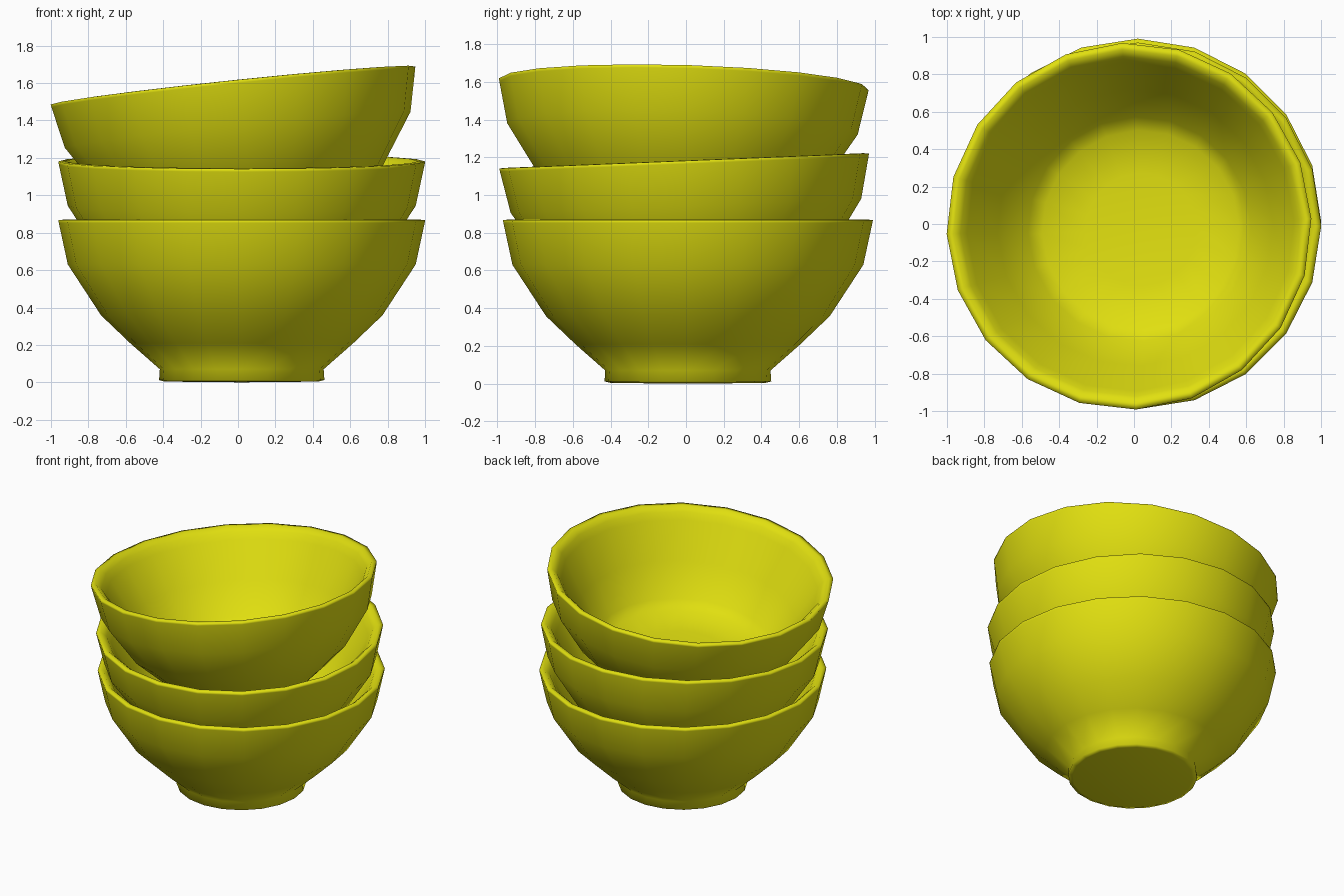
import bpy
import bmesh
import math
from mathutils import Matrix, Vector

cube = bpy.data.objects.get("Cube")
if cube:
    bpy.data.objects.remove(cube, do_unlink=True)

SIDES = 20
RIM_HEIGHT = 0.87

# Glazed ceramic colour
glaze = bpy.data.materials.new("yellow_glaze")
glaze.use_nodes = True
colour = (0.75, 0.74, 0.005, 1)
glaze.diffuse_color = colour
glaze.node_tree.nodes["Principled BSDF"].inputs["Base Color"].default_value = colour

# Bowl section (radius, height): underside, foot, outer wall, rim, inner wall, floor
PROFILE = [
    (0, 0), (0.41, 0.004), (0.442, 0.012), (0.438, 0.07),
    (0.595, 0.208), (0.752, 0.358), (0.93, 0.63), (0.978, 0.852), (0.981, 0.868),
    (0.945, 0.87), (0.91, 0.838), (0.88, 0.79),
    (0.74, 0.55), (0.6, 0.33), (0.53, 0.275), (0.3, 0.25), (0, 0.24),
]


def make_bowl(name, rim_centre, up, yaw):
    """Lathe the section, then tilt it about the centre of its rim."""
    bm = bmesh.new()
    verts = [bm.verts.new((r, 0, z - RIM_HEIGHT)) for r, z in PROFILE]
    edges = [bm.edges.new(pair) for pair in zip(verts, verts[1:])]
    bmesh.ops.spin(bm, geom=verts + edges, cent=(0, 0, 0), axis=(0, 0, 1),
                   angle=math.tau, steps=SIDES, use_duplicate=False)
    bmesh.ops.remove_doubles(bm, verts=bm.verts, dist=0.0005)
    bmesh.ops.recalc_face_normals(bm, faces=bm.faces)
    mesh = bpy.data.meshes.new(name)
    bm.to_mesh(mesh)
    bm.free()
    mesh.materials.append(glaze)

    bowl = bpy.data.objects.new(name, mesh)
    bpy.context.collection.objects.link(bowl)
    tilt = Vector((0, 0, 1)).rotation_difference(Vector(up)).to_matrix().to_4x4()
    turn = Matrix.Rotation(math.radians(yaw), 4, "Z")
    bowl.matrix_world = Matrix.Translation(rim_centre) @ tilt @ turn

    bpy.ops.object.select_all(action="DESELECT")
    bowl.select_set(True)
    bpy.context.view_layer.objects.active = bowl
    bpy.ops.object.shade_smooth_by_angle(angle=math.radians(100))


# Stack of three, the upper two leaning
make_bowl("bottom_bowl", (0.02, 0.01, 0.87), (0, 0, 1), 0)
make_bowl("middle_bowl", (0.02, -0.01, 1.183), (0, -0.041, 1), 0)
make_bowl("top_bowl", (-0.027, -0.012, 1.589), (-0.105, 0.028, 1), 2.3)
